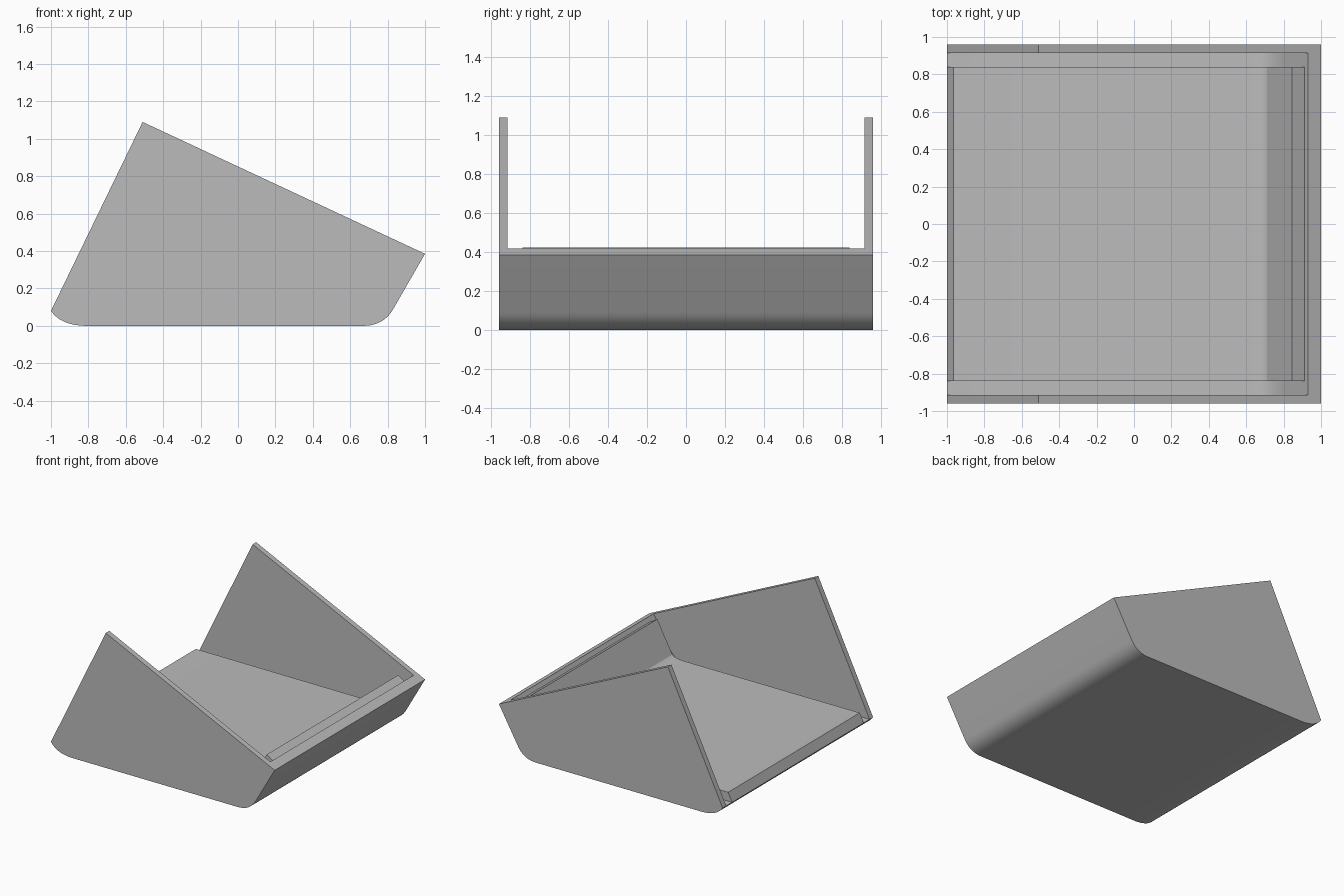
import bpy, bmesh, math
from mathutils import Vector

cube = bpy.data.objects.get("Cube")
if cube:
    bpy.data.objects.remove(cube, do_unlink=True)

grey = bpy.data.materials.new("light grey")
grey.use_nodes = True
GREY = (0.5, 0.5, 0.5, 1)
grey.diffuse_color = GREY
grey.node_tree.nodes["Principled BSDF"].inputs["Base Color"].default_value = GREY


def bend(a, c, b, n=10):
    """Rounded corner from a to b, pulled towards c."""
    a, b, c = Vector(a), Vector(b), Vector(c)
    return [a * (1 - t) ** 2 + c * 2 * t * (1 - t) + b * t * t
            for t in (i / n for i in range(n + 1))]


def prism(name, profile, half_width):
    """Extrude an x-z profile symmetrically along y."""
    bm = bmesh.new()
    face = bm.faces.new([bm.verts.new((p[0], -half_width, p[1])) for p in profile])
    side = bmesh.ops.extrude_face_region(bm, geom=[face])["geom"]
    bmesh.ops.translate(bm, vec=(0, 2 * half_width, 0),
                        verts=[v for v in side if isinstance(v, bmesh.types.BMVert)])
    bmesh.ops.recalc_face_normals(bm, faces=bm.faces)
    mesh = bpy.data.meshes.new(name)
    bm.to_mesh(mesh)
    bm.free()
    mesh.materials.append(grey)
    obj = bpy.data.objects.new(name, mesh)
    bpy.context.collection.objects.link(obj)
    return obj


def smooth(obj):
    bpy.ops.object.select_all(action="DESELECT")
    obj.select_set(True)
    bpy.context.view_layer.objects.active = obj
    bpy.ops.object.shade_smooth_by_angle(angle=math.radians(25))


# Outer shell: solid side outline, hollowed between the two side panels
outline = ([(-0.51, 1.09), (1, 0.385)]
           + bend((0.83, 0.09), (0.778, 0), (0.67, 0))
           + bend((-0.82, 0), (-0.95, 0.005), (-1, 0.08)))
shell = prism("outer_shell", outline, 0.96)

inner_bend = bend((0.62, 0.08), (0.735, 0.08), (0.80, 0.193))
cavity = prism("cavity_cutter",
               [(-1.2, 0.08)] + inner_bend + [(0.93, 0.418), (1.5, 1.405), (-1.2, 1.405)],
               0.915)
cavity.hide_render = True
cut = shell.modifiers.new("hollow", "BOOLEAN")
cut.operation = "DIFFERENCE"
cut.solver = "EXACT"
cut.object = cavity
bpy.context.view_layer.objects.active = shell
bpy.ops.object.modifier_apply(modifier=cut.name)
bpy.data.objects.remove(cavity, do_unlink=True)
smooth(shell)

# Inner liner: a thick floor with an upturned lip against the front wall
liner = prism("inner_liner",
              [(-1, 0.08)] + inner_bend
              + [(0.911, 0.385), (0.845, 0.425)]
              + bend((0.71, 0.175), (0.685, 0.15), (0.6, 0.15), 5)
              + [(-0.965, 0.152)],
              0.84)
smooth(liner)
